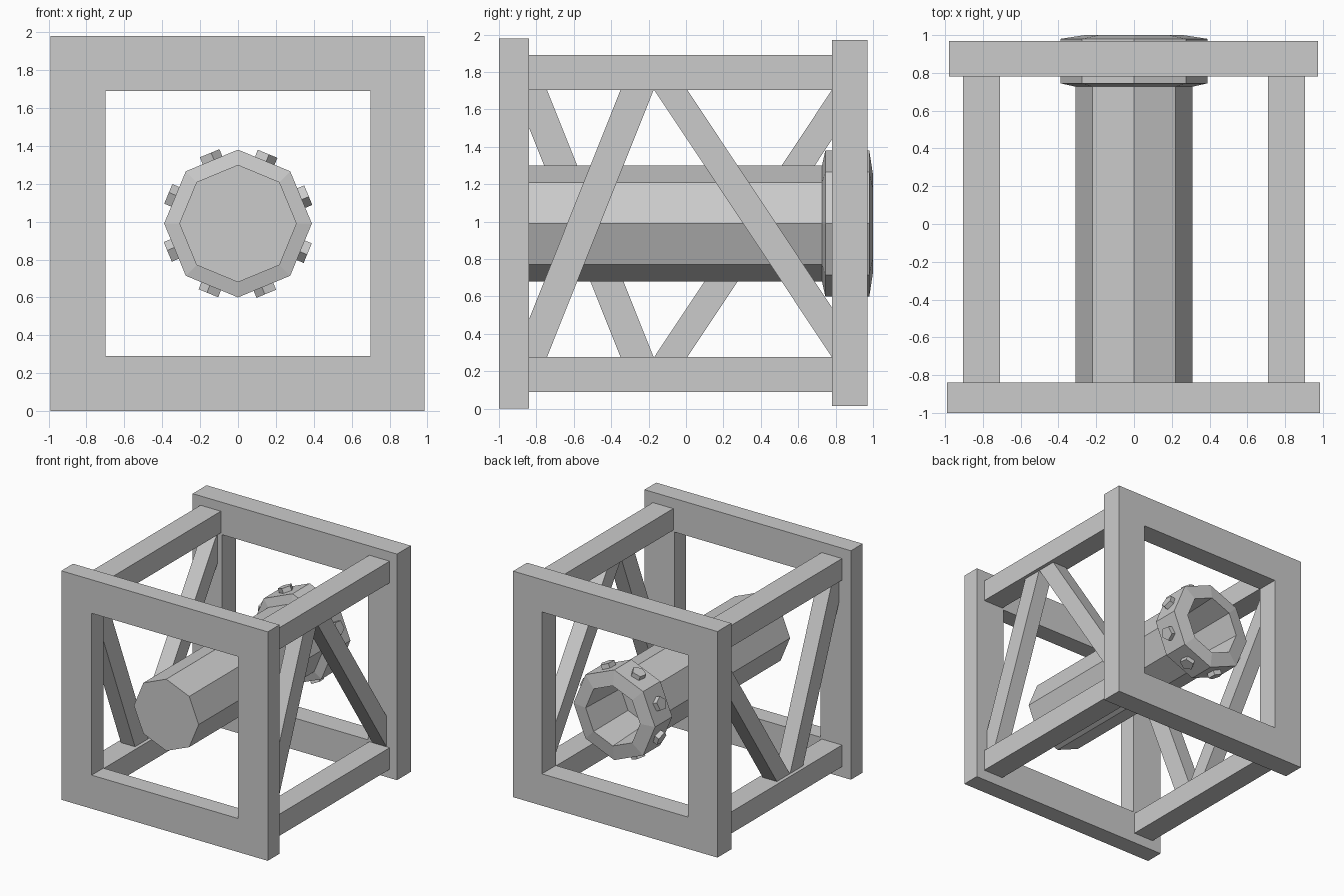
import bpy, bmesh, math
from mathutils import Matrix, Vector

old = bpy.data.objects.get("Cube")
if old:
    bpy.data.objects.remove(old, do_unlink=True)

grey = bpy.data.materials.new("plain grey")
grey.use_nodes = True
colour = (0.6, 0.6, 0.6, 1)
grey.diffuse_color = colour
grey.node_tree.nodes["Principled BSDF"].inputs["Base Color"].default_value = colour

MID = 0.99  # height of the central axis


def finish(name, bm):
    bmesh.ops.recalc_face_normals(bm, faces=bm.faces)
    mesh = bpy.data.meshes.new(name)
    bm.to_mesh(mesh)
    bm.free()
    mesh.materials.append(grey)
    obj = bpy.data.objects.new(name, mesh)
    bpy.context.collection.objects.link(obj)
    return obj


def skin(bm, rings, closed=False):
    """Join successive rings of points with quads; cap the ends unless closed."""
    loops = [[bm.verts.new(p) for p in ring] for ring in rings]
    n = len(loops[0])
    pairs = list(zip(loops, loops[1:]))
    if closed:
        pairs.append((loops[-1], loops[0]))
    else:
        bm.faces.new(loops[0])
        bm.faces.new(loops[-1])
    for a, b in pairs:
        for i in range(n):
            j = (i + 1) % n
            bm.faces.new((a[i], a[j], b[j], b[i]))


def rectangle(x0, x1, z0, z1, y):
    return [(x0, y, z0), (x1, y, z0), (x1, y, z1), (x0, y, z1)]


# Square end frames with square openings
def frame(name, outer, inner, y0, y1):
    bm = bmesh.new()
    skin(bm, [rectangle(*outer, y0), rectangle(*outer, y1),
              rectangle(*inner, y1), rectangle(*inner, y0)], closed=True)
    finish(name, bm)


opening = (-0.7, 0.7, 0.29, 1.69)
frame("front_frame", (-0.99, 0.985, 0, 1.98), opening, -1, -0.84)
frame("back_frame", (-0.98, 0.975, 0.015, 1.97), opening, 0.78, 0.97)

# Long rails and slanted braces, one set on each side
for side, label in ((1, "left"), (-1, "right")):
    for z0, z1, level in ((0.09, 0.277, "lower"), (1.703, 1.89, "upper")):
        bm = bmesh.new()
        x0, x1 = sorted((0.71 * side, 0.905 * side))
        skin(bm, [rectangle(x0, x1, z0, z1, y) for y in (-0.84, 0.78)])
        finish(f"{level}_{label}_rail", bm)

    # Braces meet at the top on the left and at the bottom on the right
    tip, foot = MID + side * 0.714, MID - side * 0.714
    for name, tip_y, foot_y in (("front", -0.35, -0.92), ("back", -0.17, 0.78)):
        bm = bmesh.new()
        skin(bm, [[(x * side, tip_y, tip), (x * side, tip_y + 0.177, tip),
                   (x * side, foot_y + 0.177, foot), (x * side, foot_y, foot)]
                  for x in (0.74, 0.875)])
        finish(f"{name}_{label}_brace", bm)

# Eight-sided barrel with a wider collar and a bore at the back
profile = [(0.31, -0.98), (0.31, 0.727), (0.39, 0.745),
           (0.39, 0.98), (0.26, 1.0), (0.24, 0.55)]
bm = bmesh.new()
skin(bm, [[(r * math.cos(k * math.pi / 4), y, MID + r * math.sin(k * math.pi / 4))
           for k in range(8)] for r, y in profile])
finish("barrel", bm)

# Five-sided bolts, one on each flat of the collar
for k in range(8):
    angle = (k + 0.5) * math.pi / 4
    out = Vector((math.cos(angle), 0, math.sin(angle)))
    across = Vector((math.sin(angle), 0, -math.cos(angle)))
    front = Vector((0, -1, 0))
    centre = Vector((0, 0.86, MID))
    bm = bmesh.new()
    rings = []
    for r in (0.34, 0.4):
        ring = []
        for i in range(5):
            t = i * math.tau / 5 + 0.2
            ring.append(centre + out * r + (front * math.cos(t) + across * math.sin(t)) * 0.06)
        rings.append(ring)
    skin(bm, rings)
    finish(f"collar_bolt_{k + 1}", bm)
